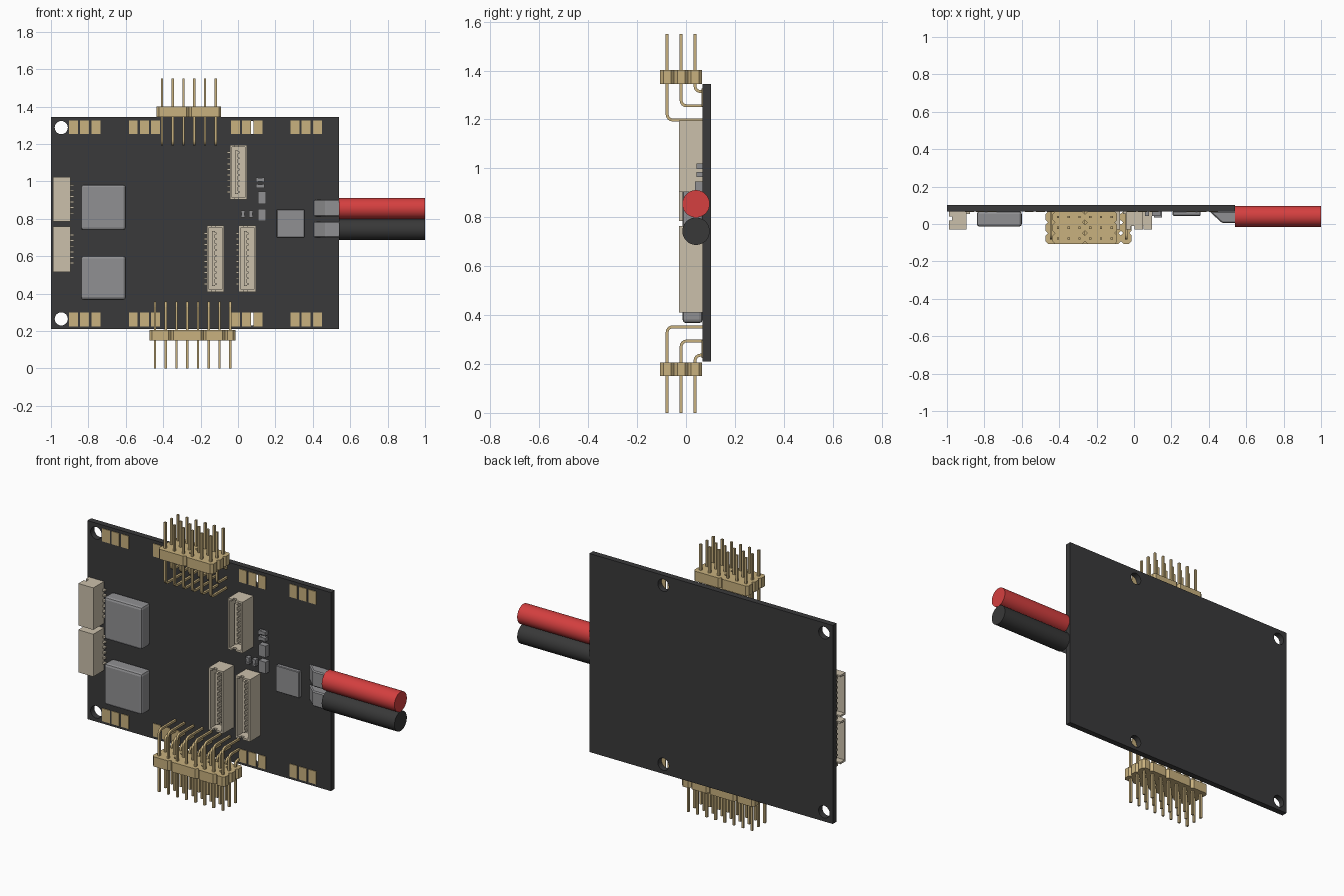
import bpy, bmesh, math
from mathutils import Vector, Matrix

if "Cube" in bpy.data.objects:
    bpy.data.objects.remove(bpy.data.objects["Cube"])


def material(name, rgb):
    m = bpy.data.materials.new(name)
    m.use_nodes = True
    m.diffuse_color = (*rgb, 1)
    m.node_tree.nodes["Principled BSDF"].inputs["Base Color"].default_value = (*rgb, 1)
    return m


BOARD = material("board black", (0.042, 0.042, 0.043))
GOLD = material("gold", (0.58, 0.44, 0.21))
CREAM = material("connector cream", (0.60, 0.53, 0.41))
GREY = material("component grey", (0.28, 0.28, 0.29))
RED = material("wire red", (0.66, 0.05, 0.05))
BLACK = material("wire black", (0.04, 0.04, 0.04))

FRONT, BACK = 0.068, 0.102  # board faces in y


def finish(name, bm, mat):
    bmesh.ops.recalc_face_normals(bm, faces=bm.faces)
    me = bpy.data.meshes.new(name)
    bm.to_mesh(me)
    bm.free()
    me.materials.append(mat)
    ob = bpy.data.objects.new(name, me)
    bpy.context.collection.objects.link(ob)
    return ob


def add_box(bm, a, b):
    a, b = Vector(a), Vector(b)
    size = [abs(q) for q in b - a]
    m = Matrix.Translation((a + b) / 2) @ Matrix.Diagonal((*size, 1))
    bmesh.ops.create_cube(bm, size=1, matrix=m)


def boxes(name, mat, pairs):
    bm = bmesh.new()
    for a, b in pairs:
        add_box(bm, a, b)
    return finish(name, bm, mat)


def bevel(ob, width, segments):
    mod = ob.modifiers.new("bevel", "BEVEL")
    mod.width, mod.segments = width, segments


def add_prism(bm, outline, offset):
    """Extrude a closed outline along an offset vector."""
    face = bm.faces.new([bm.verts.new(p) for p in outline])
    new = bmesh.ops.extrude_face_region(bm, geom=[face])["geom"]
    bmesh.ops.translate(bm, vec=offset, verts=[v for v in new if isinstance(v, bmesh.types.BMVert)])


# Circuit board with four mounting holes
board = boxes("circuit_board", BOARD, [((-1, FRONT, 0.21), (0.54, BACK, 1.345))])
bm = bmesh.new()
for x in (-0.945, 0.072):
    for z in (0.265, 1.288):
        m = Matrix.Translation((x, 0.085, z)) @ Matrix.Rotation(math.pi / 2, 4, "X")
        bmesh.ops.create_cone(bm, cap_ends=True, segments=28, radius1=0.035,
                              radius2=0.035, depth=0.2, matrix=m)
cutter = finish("hole_cutter", bm, BOARD)
cutter.hide_render = True
mod = board.modifiers.new("holes", "BOOLEAN")
mod.object, mod.operation, mod.solver = cutter, "DIFFERENCE", "EXACT"
bpy.context.view_layer.update()
cut = bpy.data.meshes.new_from_object(board.evaluated_get(bpy.context.evaluated_depsgraph_get()))
board.modifiers.clear()
board.data = cut
bpy.data.objects.remove(cutter)

# Solder pads in groups of three along both long edges
pads = []
for centre in (-0.82, -0.5, 0.046, 0.364):
    for step in (-1, 0, 1):
        for z in (0.262, 1.29):
            x = centre + step * 0.06
            pads.append(((x - 0.024, FRONT - 0.004, z - 0.037), (x + 0.024, FRONT, z + 0.037)))
boxes("solder_pads", GOLD, pads)

# Right-angle pin headers
PITCH, HALF = 0.0575, 0.006
ROWS = (-0.077, -0.02, 0.037)


def bent_pin(bm, x, y, tip, bend):
    """Square wire from the tip, round a bend, into the board."""
    r = 0.022
    s = 1 if tip > bend else -1
    path = [(y, tip)]
    for i in range(5):
        t = math.pi / 2 * i / 4
        path.append((y + r - r * math.cos(t), bend + s * (r - r * math.sin(t))))
    path.append((FRONT + 0.004, bend))
    rings = []
    for i, p in enumerate(path):
        q0, q1 = path[max(i - 1, 0)], path[min(i + 1, len(path) - 1)]
        d = Vector((q1[0] - q0[0], q1[1] - q0[1])).normalized() * HALF
        n = (-d.y, d.x)
        rings.append([bm.verts.new((x + sx * HALF, p[0] + sn * n[0], p[1] + sn * n[1]))
                      for sx, sn in ((-1, -1), (1, -1), (1, 1), (-1, 1))])
    for a, b in zip(rings, rings[1:]):
        for k in range(4):
            bm.faces.new((a[k], a[(k + 1) % 4], b[(k + 1) % 4], b[k]))
    bm.faces.new(rings[0])
    bm.faces.new(rings[-1])


def header(name, first_x, groups, z0, z1, tip, bends):
    pins, body = bmesh.new(), bmesh.new()
    c, h = 0.013, PITCH / 2
    x = first_x
    for count in groups:
        left, right = x - h, x + PITCH * count - h
        for y in ROWS:
            lo, hi = y - h, y + h
            outline = [(left + c, lo), (right - c, lo), (right, lo + c), (right, hi - c),
                       (right - c, hi), (left + c, hi), (left, hi - c), (left, lo + c)]
            add_prism(body, [(px, py, z0) for px, py in outline], (0, 0, z1 - z0))
        x += PITCH * count
    for i in range(sum(groups)):
        for y, bend in zip(ROWS, bends):
            bent_pin(pins, first_x + i * PITCH, y, tip, bend)
    finish(name + "_pins", pins, GOLD)
    finish(name + "_housing", body, GOLD)


header("upper_header", -0.406, (3, 3), 1.345, 1.402, 1.55, (1.198, 1.256, 1.314))
header("lower_header", -0.444, (2, 3, 2, 1), 0.15, 0.206, 0, (0.352, 0.294, 0.236))


# Cable connectors: open shell, inner tongue and contacts
def connector(name, place, width, depth, v0, v1, lead):
    """place maps (across, along, outward) to the model; lead gives one lead's box."""
    t = 0.011
    mid = (v0 + v1) / 2
    parts = [((0, v0, 0), (width, v1, depth * 0.35)),
             ((0, v0, 0), (t, v1, depth)),
             ((width - t, v0, 0), (width, v1, depth)),
             ((width * 0.3, v0 + 0.03, 0), (width * 0.48, v1 - 0.03, depth * 0.8))]
    for e, s in ((v0, 1), (v1, -1)):
        parts.append(((0, e, 0), (width, e + s * t, depth * 0.82)))
        parts.append(((width * 0.5, e, 0), (width, e + s * t, depth)))
        parts.append(((0, e, 0), (width * 0.28, e + s * t, depth)))
    count = round((v1 - v0 - 0.05) / 0.03)
    pairs, leads = [], []
    for i in range(count):
        v = mid + (i - (count - 1) / 2) * 0.03
        parts.append(((width * 0.48, v - 0.005, 0), (width * 0.56, v + 0.005, depth * 0.8)))
        leads.append(lead(v))
    pairs = [(place(*a), place(*b)) for a, b in parts]
    boxes(name + "_shell", CREAM, pairs)
    boxes(name + "_leads", CREAM, leads)


for name, x, v0, v1 in (("upper_connector", -0.043, 0.903, 1.195),
                        ("lower_right_connector", -0.166, 0.41, 0.765),
                        ("lower_left_connector", 0.004, 0.41, 0.765)):
    connector(name, lambda u, v, w, x=x: (x + u, FRONT - w, v), 0.092, 0.097, v0, v1,
              lambda v, x=x: ((x - 0.016, FRONT - 0.015, v - 0.005), (x + 0.005, FRONT, v + 0.005)))
for name, v0, v1 in (("upper_edge_connector", 0.785, 1.025), ("lower_edge_connector", 0.517, 0.76)):
    connector(name, lambda u, v, w: (-0.895 - w, FRONT - u, v), 0.097, 0.095, v0, v1,
              lambda v: ((-0.9, FRONT - 0.015, v - 0.005), (-0.878, FRONT, v + 0.005)))

# Large power inductors with rounded edges
for name, z0, z1 in (("upper_inductor", 0.74, 0.983), ("lower_inductor", 0.367, 0.602)):
    bevel(boxes(name, GREY, [((-0.84, -0.014, z0), (-0.6, FRONT, z1))]), 0.014, 2)

# Flat chip and small surface components
bevel(boxes("main_chip", GREY, [((0.207, 0.044, 0.7), (0.355, FRONT, 0.85))]), 0.003, 1)
boxes("small_chips", GREY, [((0.106, 0.036, z), (0.15, FRONT, z + 0.066)) for z in (0.88, 0.788)])
resistors = []
for z in (0.966, 1.0):
    resistors.append(((0.103, 0.046, z), (0.135, FRONT, z + 0.018)))
    for x in (0.097, 0.13):
        resistors.append(((x, 0.043, z - 0.002), (x + 0.011, FRONT, z + 0.02)))
for x in (0.016, 0.058):
    resistors.append(((x + 0.002, 0.046, 0.812), (x + 0.02, FRONT, 0.842)))
    for z in (0.808, 0.835):
        resistors.append(((x, 0.043, z), (x + 0.022, FRONT, z + 0.011)))
boxes("small_resistors", GREY, resistors)

# Power wires with sloped solder joints
for name, mat, z, j0, j1 in (("red_wire", RED, 0.855, 0.812, 0.903), ("black_wire", BLACK, 0.743, 0.699, 0.787)):
    bm = bmesh.new()
    m = Matrix.Translation((0.77, 0.041, z)) @ Matrix.Rotation(math.pi / 2, 4, "Y")
    bmesh.ops.create_cone(bm, cap_ends=True, segments=36, radius1=0.056, radius2=0.056,
                          depth=0.46, matrix=m)
    wire = finish(name, bm, mat)
    bpy.ops.object.select_all(action="DESELECT")
    wire.select_set(True)
    bpy.context.view_layer.objects.active = wire
    bpy.ops.object.shade_smooth_by_angle(angle=math.radians(35))
    bm = bmesh.new()
    side = ((0.402, FRONT), (0.47, 0.006), (0.545, 0.006), (0.545, FRONT))
    add_prism(bm, [(x, y, j0) for x, y in side], (0, 0, j1 - j0))
    bevel(finish(name + "_solder_joint", bm, GREY), 0.006, 1)
